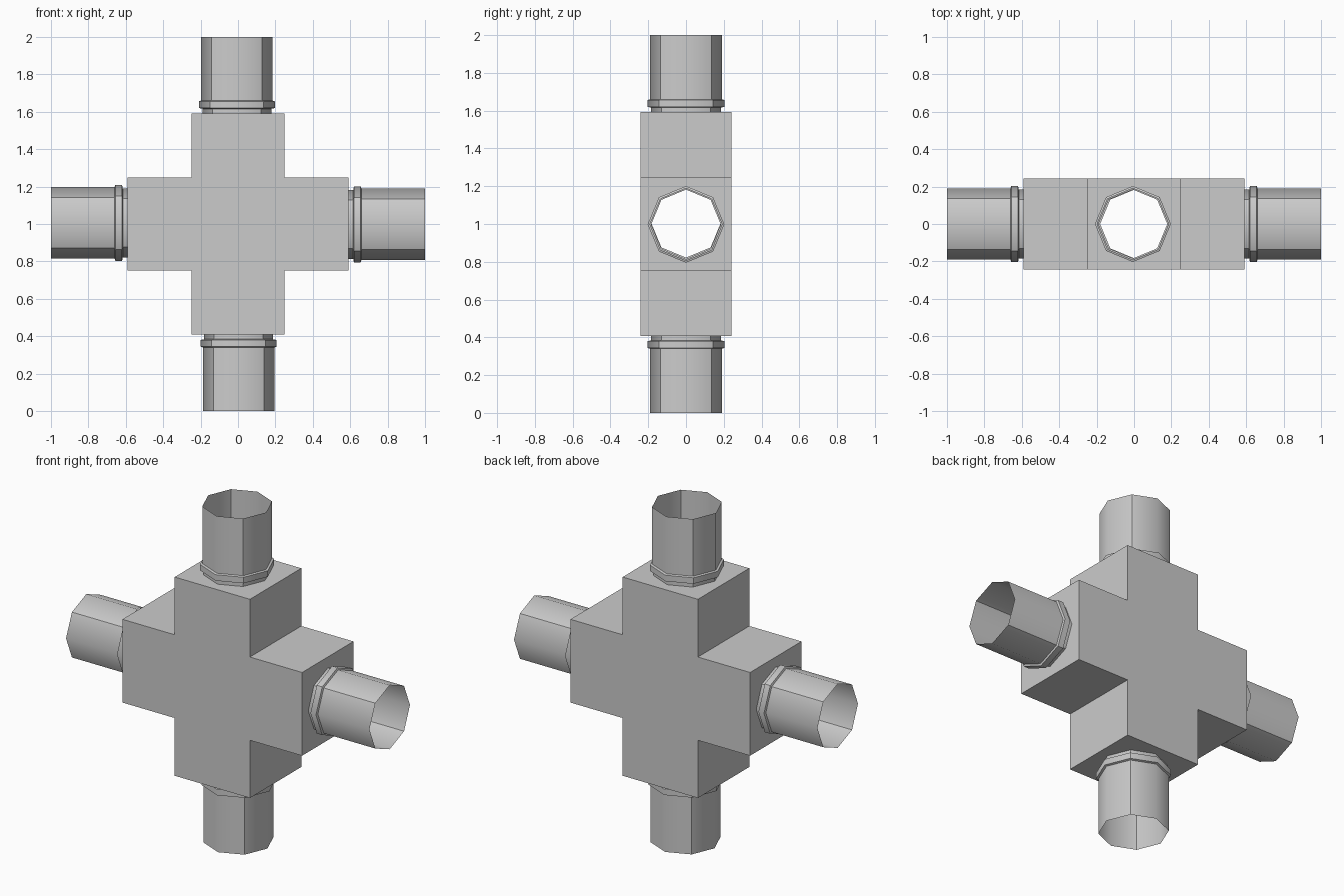
import bpy, bmesh
from math import pi, sin, cos
from mathutils import Matrix, Vector

if "Cube" in bpy.data.objects:
    bpy.data.objects.remove(bpy.data.objects["Cube"])

W, D, L = 0.248, 0.242, 0.592      # half arm width, half depth, arm reach
CENTRE = Matrix.Translation((0, 0, 1))
BORE = 0.184
# arm angle about Y -> small sideways offset of its pipe
ARMS = {"top": (0, -0.006), "right": (90, 0.002),
        "bottom": (180, -0.003), "left": (270, 0.006)}


def frame(deg):
    return CENTRE @ Matrix.Rotation(deg * pi / 180, 4, 'Y')


def octagon(r, z, off):
    return [Vector((off + r * cos(k * pi / 4), r * sin(k * pi / 4), z)) for k in range(8)]


def bridge(bm, a, b):
    return [bm.faces.new((a[k], a[(k + 1) % 8], b[(k + 1) % 8], b[k])) for k in range(8)]


def finish(name, bm):
    bmesh.ops.remove_doubles(bm, verts=bm.verts, dist=1e-5)
    bmesh.ops.recalc_face_normals(bm, faces=bm.faces)
    me = bpy.data.meshes.new(name)
    bm.to_mesh(me)
    bm.free()
    ob = bpy.data.objects.new(name, me)
    bpy.context.collection.objects.link(ob)


# Hollow cross body: front and back plates, side walls, bored arm ends
bm = bmesh.new()
quarter = [(-W, L), (W, L), (W, W)]
outline = []
for deg, _ in ARMS.values():
    outline += [(frame(deg), x, z) for x, z in quarter]
plates = [[bm.verts.new(m @ Vector((x, y, z))) for m, x, z in outline] for y in (-D, D)]
for plate in plates:
    bm.faces.new(plate)
for i in range(12):
    if i % 3:                       # every third edge is an arm end
        j = (i + 1) % 12
        bm.faces.new((plates[0][i], plates[0][j], plates[1][j], plates[1][i]))
square = [(1, 0), (1, 1), (0, 1), (-1, 1), (-1, 0), (-1, -1), (0, -1), (1, -1)]
for deg, off in ARMS.values():
    m = frame(deg)
    rim = [bm.verts.new(m @ Vector((x * W, y * D, L))) for x, y in square]
    hole = [bm.verts.new(m @ p) for p in octagon(BORE, L, off)]
    bridge(bm, rim, hole)
finish("cross_body", bm)

# Open octagonal pipes with neck and collar, diagonal edges kept sharp
profile = [(BORE, L), (BORE, 0.616), (0.203, 0.620), (0.203, 0.656),
           (0.191, 0.660), (0.191, 1.0)]
for name, (deg, off) in ARMS.items():
    bm = bmesh.new()
    m = frame(deg)
    rings = [[bm.verts.new(m @ p) for p in octagon(r, z, off)] for r, z in profile]
    for a, b in zip(rings, rings[1:]):
        for f in bridge(bm, a, b):
            f.smooth = True
        for k in range(8):
            bm.edges.get((a[k], b[k])).smooth = k % 2 == 0
            for ring in (a, b):
                bm.edges.get((ring[k], ring[(k + 1) % 8])).smooth = False
    finish(name + "_pipe", bm)
